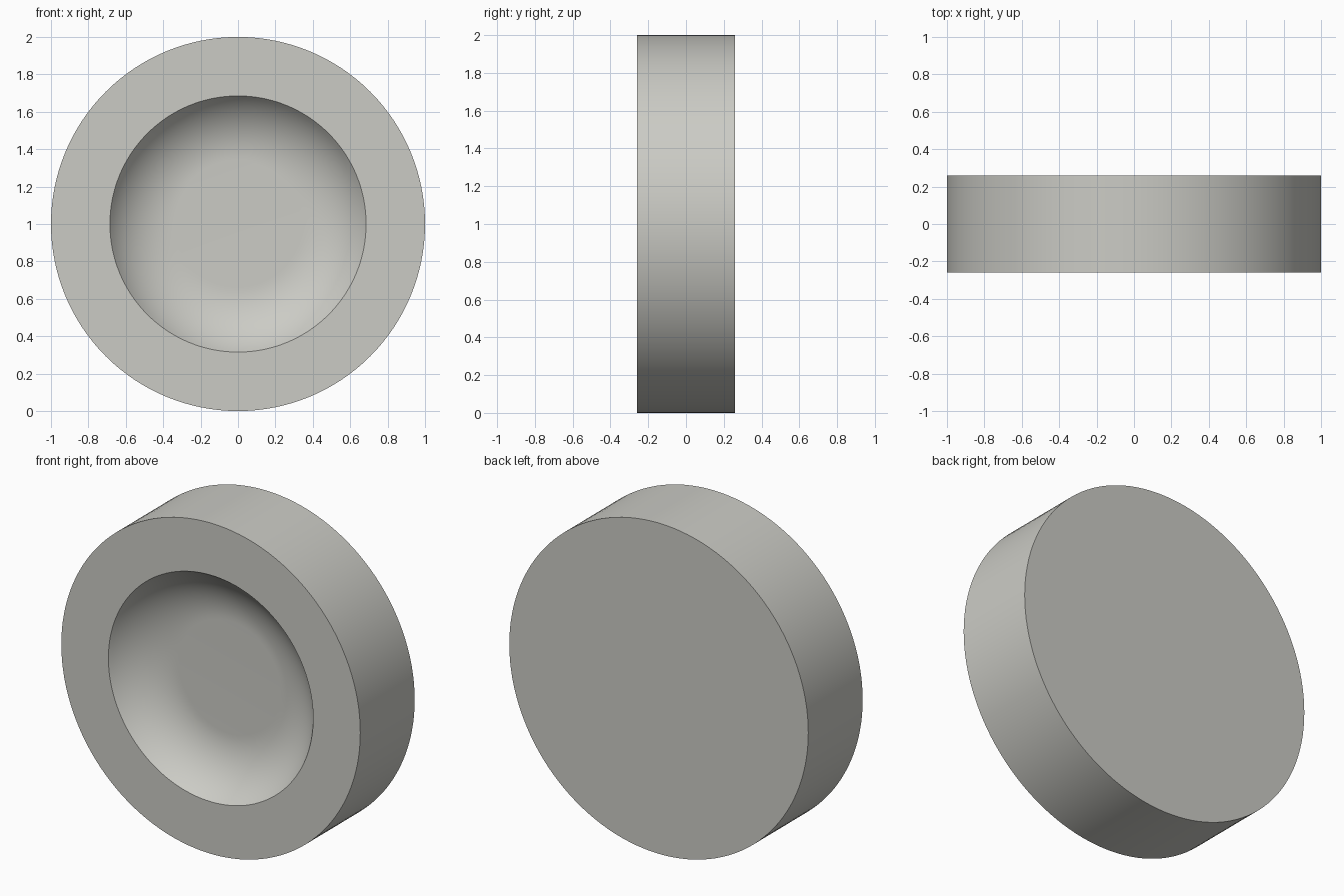
import bpy, bmesh, math

# Remove the default cube only
cube = bpy.data.objects.get("Cube")
if cube:
    bpy.data.objects.remove(cube, do_unlink=True)

RADIUS, HALF_DEPTH = 1.0, 0.26
RIM, FLOOR, DISH_DEPTH = 0.685, 0.34, 0.18
SEGMENTS, ARC_STEPS = 128, 16

# Warm grey material
grey = bpy.data.materials.new("warm_grey")
grey.use_nodes = True
colour = (0.60, 0.60, 0.56, 1.0)
grey.diffuse_color = colour
grey.node_tree.nodes["Principled BSDF"].inputs["Base Color"].default_value = colour

# Profile (radius, y): flat dish floor, curved dish wall, front rim, outer wall
run = RIM - FLOOR
sweep = 2 * math.atan(DISH_DEPTH / run)
arc_radius = run / math.sin(sweep)
profile = []
for i in range(ARC_STEPS + 1):
    a = sweep * i / ARC_STEPS
    profile.append((FLOOR + arc_radius * math.sin(a),
                    -HALF_DEPTH + DISH_DEPTH - arc_radius * (1 - math.cos(a))))
profile += [(RADIUS, -HALF_DEPTH), (RADIUS, HALF_DEPTH)]

# Revolve the profile around the y axis and cap both ends
bm = bmesh.new()
rings = [[bm.verts.new((r * math.cos(t), y, 1 + r * math.sin(t)))
          for t in (2 * math.pi * s / SEGMENTS for s in range(SEGMENTS))]
         for r, y in profile]
for inner, outer in zip(rings, rings[1:]):
    for s in range(SEGMENTS):
        n = (s + 1) % SEGMENTS
        bm.faces.new((inner[s], inner[n], outer[n], outer[s]))
bm.faces.new(rings[0])
bm.faces.new(rings[-1])
bmesh.ops.recalc_face_normals(bm, faces=bm.faces)

mesh = bpy.data.meshes.new("dished_disc")
bm.to_mesh(mesh)
bm.free()
mesh.materials.append(grey)
disc = bpy.data.objects.new("dished_disc", mesh)
bpy.context.collection.objects.link(disc)

# Smooth curved walls, crisp rims
bpy.ops.object.select_all(action="DESELECT")
disc.select_set(True)
bpy.context.view_layer.objects.active = disc
bpy.ops.object.shade_smooth_by_angle(angle=math.radians(30))
